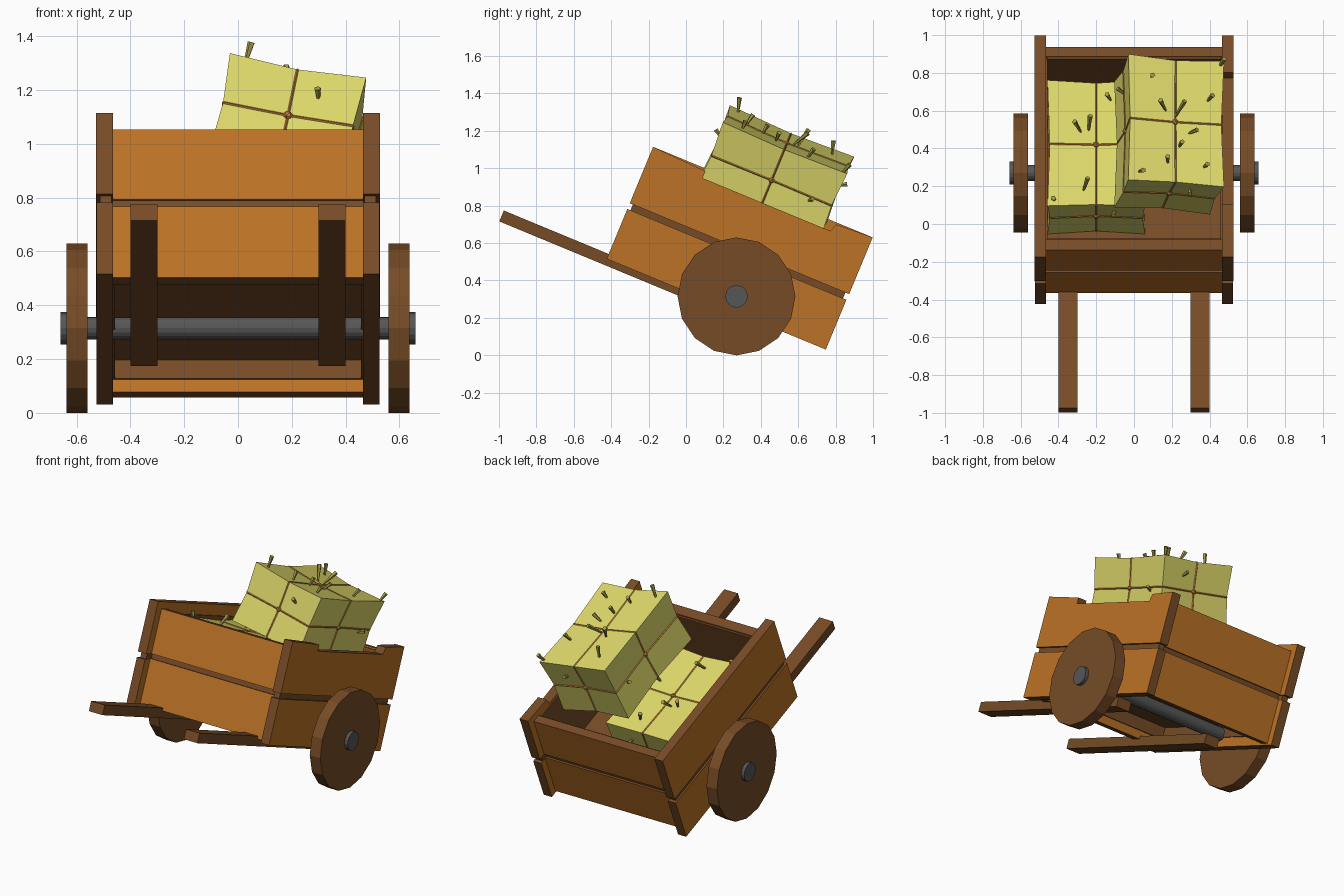
import bpy, bmesh, math, random
from mathutils import Matrix, Vector

if "Cube" in bpy.data.objects:
    bpy.data.objects.remove(bpy.data.objects["Cube"])

random.seed(4)


def material(name, *rgb):
    m = bpy.data.materials.new(name)
    lin = [((c / 255 + 0.055) / 1.055) ** 2.4 for c in rgb]
    m.diffuse_color = (*lin, 1)
    m.use_nodes = True
    m.node_tree.nodes["Principled BSDF"].inputs["Base Color"].default_value = m.diffuse_color
    return m


ORANGE = material("orange_wood", 188, 114, 38)
BROWN = material("brown_wood", 118, 75, 38)
METAL = material("grey_metal", 86, 86, 86)
HAY = material("hay", 222, 216, 106)
STRAW = material("loose_straw", 165, 155, 70)
ROPE = material("rope", 205, 135, 58)

# Cart frame: origin on the axle, tipped backwards about x
CART = Matrix.Translation((0, 0.27, 0.315)) @ Matrix.Rotation(math.radians(-22.5), 4, 'X')


def finish(name, bm, mats, matrix=CART):
    bmesh.ops.recalc_face_normals(bm, faces=bm.faces)
    bm.transform(matrix)
    me = bpy.data.meshes.new(name)
    bm.to_mesh(me)
    bm.free()
    for m in mats:
        me.materials.append(m)
    ob = bpy.data.objects.new(name, me)
    bpy.context.collection.objects.link(ob)
    return ob


def prism(name, x0, x1, profile, axis=None):
    """Extrude a (y, z) profile along x; broad faces along axis become orange."""
    bm = bmesh.new()
    face = bm.faces.new([bm.verts.new((x0, y, z)) for y, z in profile])
    out = bmesh.ops.extrude_face_region(bm, geom=[face])
    for v in out["geom"]:
        if isinstance(v, bmesh.types.BMVert):
            v.co.x = x1
    bmesh.ops.recalc_face_normals(bm, faces=bm.faces)
    for f in bm.faces:
        broad = axis is not None and abs(f.normal[axis]) > 0.9
        f.material_index = 1 if broad else 0
    return finish(name, bm, [BROWN, ORANGE])


def box(name, x0, x1, y0, y1, z0, z1, axis=None):
    return prism(name, x0, x1, [(y0, z0), (y1, z0), (y1, z1), (y0, z1)], axis)


def rod(bm, p, q, r0, r1, sides):
    d = Vector(q) - Vector(p)
    mat = Matrix.Translation((Vector(p) + Vector(q)) / 2) @ d.to_track_quat('Z', 'Y').to_matrix().to_4x4()
    bmesh.ops.create_cone(bm, cap_ends=True, segments=sides, radius1=r0,
                          radius2=r1, depth=d.length, matrix=mat)


# Side walls: two planks with a recessed strip between; right top edge is worn
for side, s in (("left", -1), ("right", 1)):
    box(side + "_lower_plank", s * 0.465, s * 0.525, -0.718, 0.55, -0.08, 0.208, 0)
    box(side + "_gap_strip", s * 0.47, s * 0.512, -0.70, 0.53, 0.20, 0.25)
    top = [(-0.718, 0.242), (0.552, 0.242), (0.552, 0.57)]
    if s > 0:
        top += [(0.345, 0.56), (0.33, 0.515), (-0.41, 0.515), (-0.41, 0.555)]
    top += [(-0.718, 0.568)]
    prism(side + "_upper_plank", s * 0.465, s * 0.527, top, 0)
    box(side + "_liner", s * 0.458, s * 0.466, -0.60, 0.45, -0.02, 0.50)
    # Handles under the floor
    box(side + "_handle", s * 0.30, s * 0.40, -1.325, 0.09, -0.115, -0.052)

# End walls
for end, y0, y1 in (("front", -0.66, -0.595), ("back", 0.45, 0.505)):
    box(end + "_lower_plank", -0.466, 0.466, y0, y1, -0.07, 0.215, 1)
    box(end + "_gap_strip", -0.466, 0.466, y0 + 0.012, y1 - 0.012, 0.20, 0.26)
    box(end + "_upper_plank", -0.466, 0.466, y0, y1, 0.245, 0.525, 1)
    yl = y1 if end == "front" else y0 - 0.01
    box(end + "_liner", -0.46, 0.46, yl, yl + 0.01, -0.02, 0.515)
box("floor", -0.465, 0.465, -0.60, 0.45, 0.055, 0.098)

# Axle with end caps, and wheels
bm = bmesh.new()
rod(bm, (-0.645, 0, 0), (0.645, 0, 0), 0.042, 0.042, 16)
for s in (-1, 1):
    rod(bm, (s * 0.63, 0, 0), (s * 0.66, 0, 0), 0.06, 0.06, 16)
finish("axle", bm, [METAL])
for side, s in (("left", -1), ("right", 1)):
    bm = bmesh.new()
    rod(bm, (s * 0.56, 0, 0), (s * 0.637, 0, 0), 0.315, 0.315, 16)
    finish(side + "_wheel", bm, [BROWN])

# Hay bales
HALF = Vector((0.258, 0.36, 0.195))
PINCH = 0.012


def bale_point(s):
    """Point for signs in {-1,0,1}; each zero squeezes the other axes."""
    zeros = sum(1 for c in s if c == 0)
    return Vector([c * (h - PINCH * zeros) for c, h in zip(s, HALF)])


def bale(name, matrix, straws):
    bm = bmesh.new()
    bmesh.ops.create_cube(bm, size=2)
    bmesh.ops.subdivide_edges(bm, edges=bm.edges[:], cuts=1, use_grid_fill=True)
    for v in bm.verts:
        v.co = bale_point([round(c) for c in v.co])
    finish(name, bm, [HAY], matrix)
    # Ropes around the three middle planes, with knots on each face
    ring = [(1, 0), (1, 1), (0, 1), (-1, 1), (-1, 0), (-1, -1), (0, -1), (1, -1)]
    bm = bmesh.new()
    for axis in range(3):
        pts = []
        for r in ring:
            s = list(r)
            s.insert(axis, 0)
            pts.append(bale_point(s))
        for p, q in zip(pts, pts[1:] + pts[:1]):
            rod(bm, p, q, 0.005, 0.005, 4)
        for sign in (-1, 1):
            s = [0, 0, 0]
            s[axis] = sign
            bmesh.ops.create_icosphere(bm, subdivisions=1, radius=0.018,
                                       matrix=Matrix.Translation(bale_point(s)))
    finish(name + "_ropes", bm, [ROPE], matrix)
    # Loose straws flaring outwards from the top, sides and ends
    bm = bmesh.new()
    for x, y, dx, dy, length in straws:
        p = Vector((x, y, HALF.z - 0.025))
        rod(bm, p, p + Vector((dx, dy, 1)).normalized() * (length + 0.02), 0.005, 0.014, 5)
    for s in (-1, 1):
        p = Vector((s * (HALF.x - 0.03), 0.22, -0.03))
        rod(bm, p, p + Vector((s * 0.05, 0.02, 0.03)), 0.005, 0.013, 5)
        p = Vector((0.1, s * (HALF.y - 0.03), 0.08))
        rod(bm, p, p + Vector((-0.01, s * 0.05, 0.03)), 0.005, 0.013, 5)
    finish(name + "_straws", bm, [STRAW], matrix)


bale("lower_bale", CART @ Matrix.Translation((-0.2, -0.03, 0.293)), [
    (-0.08, 0.07, -0.4, 0.3, 0.08), (-0.04, 0.08, 0.1, 0.6, 0.08),
    (-0.07, -0.27, 0.3, 0.5, 0.08), (-0.22, -0.32, -0.1, -0.2, 0.05),
    (0.08, 0.25, -0.3, 0.1, 0.06), (0.14, -0.08, 0.3, 0.2, 0.04)])
roll = Matrix.Rotation(math.radians(11), 4, 'Y')
bale("upper_bale", CART @ Matrix.Translation((0.186, -0.064, 0.69)) @ roll, [
    (-0.13, 0.25, -0.1, -0.3, 0.07), (-0.05, 0.06, -0.5, 0.2, 0.09),
    (0.0, 0.03, 0.3, 0.5, 0.10), (0.17, 0.13, 0.3, 0.2, 0.05),
    (0.02, -0.14, 0.1, 0.1, 0.04), (0.07, -0.06, 0.6, 0.0, 0.05),
    (0.15, -0.25, 0.2, 0.0, 0.04), (-0.04, -0.24, -0.2, 0.2, 0.05),
    (0.235, 0.33, 0.2, 0.3, 0.06), (-0.2, -0.30, 0.1, -0.3, 0.08)])
